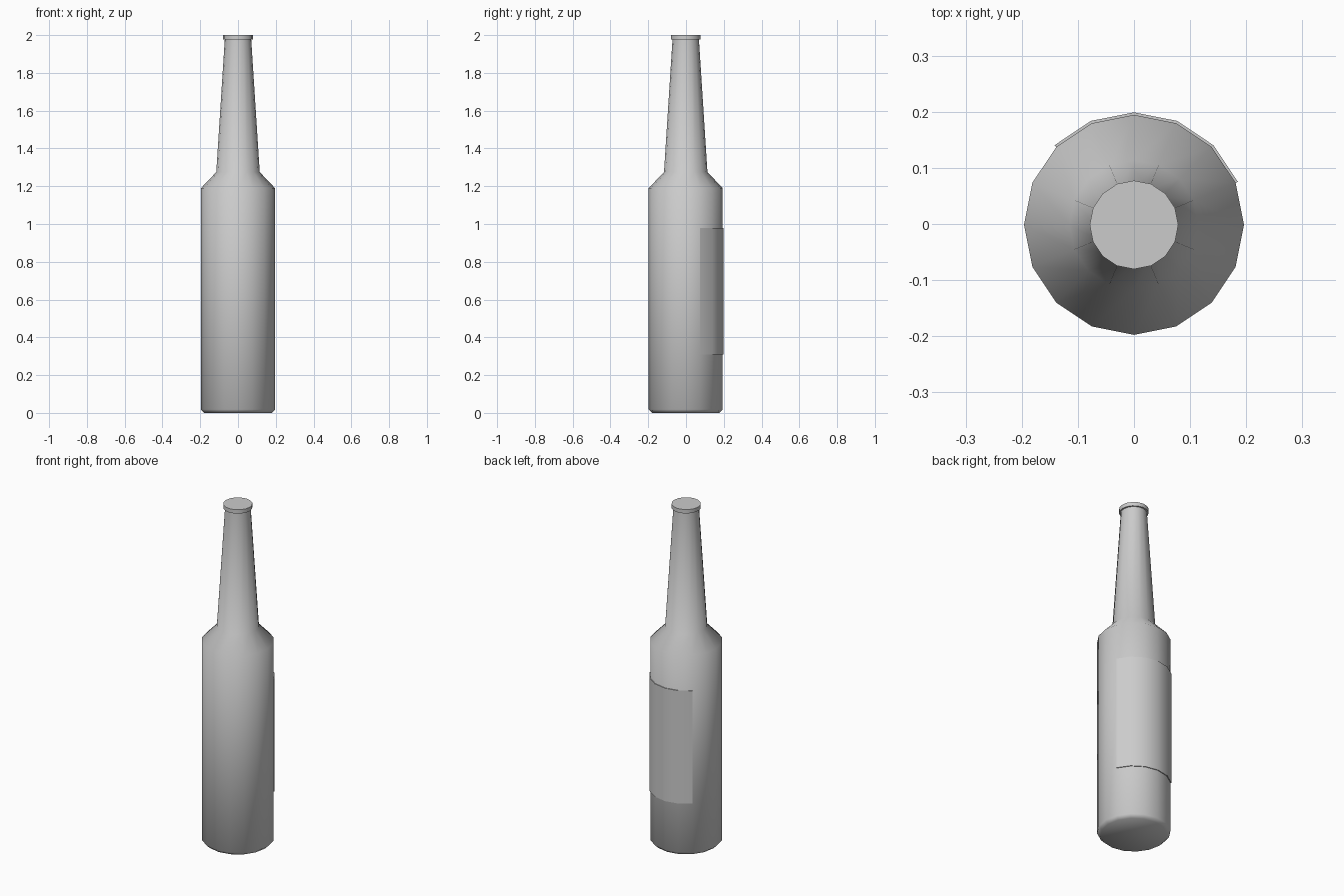
import bpy, bmesh
from math import cos, sin, radians, pi

if "Cube" in bpy.data.objects:
    bpy.data.objects.remove(bpy.data.objects["Cube"])

SIDES = 16
CY = -0.0015  # label thickness shifts the bottle slightly off centre


def make_object(name, bm, angle):
    bmesh.ops.recalc_face_normals(bm, faces=bm.faces)
    mesh = bpy.data.meshes.new(name)
    bm.to_mesh(mesh)
    bm.free()
    obj = bpy.data.objects.new(name, mesh)
    bpy.context.collection.objects.link(obj)
    bpy.ops.object.select_all(action='DESELECT')
    obj.select_set(True)
    bpy.context.view_layer.objects.active = obj
    bpy.ops.object.shade_smooth_by_angle(angle=radians(angle))
    return obj


def lathe(name, profile, angle=48):
    """Closed 16-sided solid from (radius, height) pairs."""
    bm = bmesh.new()
    rings = [[bm.verts.new((r * cos(2 * pi * i / SIDES), CY + r * sin(2 * pi * i / SIDES), z))
              for i in range(SIDES)] for r, z in profile]
    for a, b in zip(rings, rings[1:]):
        for i in range(SIDES):
            j = (i + 1) % SIDES
            bm.faces.new((a[i], a[j], b[j], b[i]))
    bm.faces.new(rings[0])
    bm.faces.new(rings[-1])
    return make_object(name, bm, angle)


# Bottle: base chamfer, body, shoulder, tapered neck and top lip
lathe("bottle", [(0.178, 0), (0.196, 0.018), (0.196, 1.19), (0.115, 1.275),
                 (0.070, 1.977), (0.079, 1.977), (0.079, 2.0)])

# Label: thin curved panel over five sides at the back
bm = bmesh.new()
sections = []
for k in range(1, 7):
    a = 2 * pi * k / SIDES
    sections.append([bm.verts.new((r * cos(a), CY + r * sin(a), z))
                     for r, z in ((0.196, 0.31), (0.2005, 0.31), (0.2005, 0.98), (0.196, 0.98))])
for s, t in zip(sections, sections[1:]):
    for i in range(4):
        j = (i + 1) % 4
        bm.faces.new((s[i], s[j], t[j], t[i]))
bm.faces.new(sections[0])
bm.faces.new(sections[-1])
make_object("label", bm, 30)
